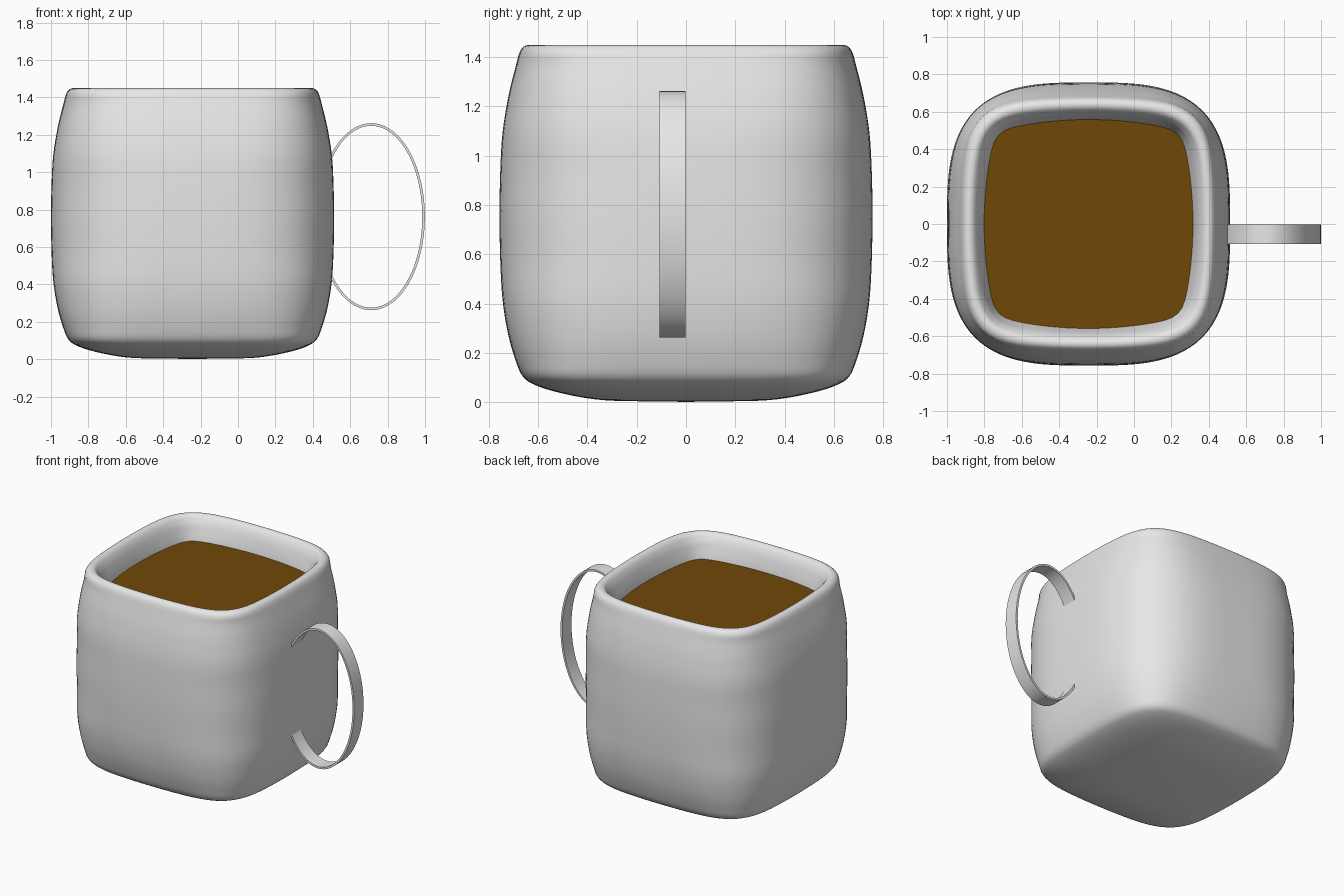
import bpy, bmesh, math

if "Cube" in bpy.data.objects:
    bpy.data.objects.remove(bpy.data.objects["Cube"])

CX = -0.243      # mug centre in x
SEG = 128        # points around each ring


def material(name, rgb):
    m = bpy.data.materials.new(name)
    m.diffuse_color = (*rgb, 1)
    m.use_nodes = True
    m.node_tree.nodes["Principled BSDF"].inputs["Base Color"].default_value = m.diffuse_color
    return m


def ring(a, n, b, z):
    """Rounded-square ring: half width a, squareness n, side bulge b."""
    pts = []
    for i in range(SEG):
        t = 2 * math.pi * i / SEG
        c, s = math.cos(t), math.sin(t)
        r = (abs(c) ** n + abs(s) ** n) ** (-1 / n)
        x, y = r * c, r * s
        pts.append((CX + a * x * (1 - b * y * y), a * y * (1 - b * x * x), z))
    return pts


def smooth_profile(p, steps=4):
    """Catmull-Rom interpolation through the profile rows."""
    out = []
    for i in range(len(p) - 1):
        p0, p1, p2, p3 = p[max(i - 1, 0)], p[i], p[i + 1], p[min(i + 2, len(p) - 1)]
        for k in range(steps):
            t = k / steps
            out.append([0.5 * (2 * q1 + (q2 - q0) * t + (2 * q0 - 5 * q1 + 4 * q2 - q3) * t * t
                               + (3 * q1 - q0 - 3 * q2 + q3) * t ** 3)
                        for q0, q1, q2, q3 in zip(p0, p1, p2, p3)])
    return out + [list(p[-1])]


def finish(name, bm, mat, angle=60):
    bmesh.ops.recalc_face_normals(bm, faces=bm.faces)
    me = bpy.data.meshes.new(name)
    bm.to_mesh(me)
    bm.free()
    ob = bpy.data.objects.new(name, me)
    bpy.context.collection.objects.link(ob)
    me.materials.append(mat)
    bpy.ops.object.select_all(action='DESELECT')
    ob.select_set(True)
    bpy.context.view_layer.objects.active = ob
    bpy.ops.object.shade_smooth_by_angle(angle=math.radians(angle))
    return ob


def bridge(bm, r0, r1):
    for i in range(len(r0)):
        j = (i + 1) % len(r0)
        bm.faces.new((r0[i], r0[j], r1[j], r1[i]))


ceramic = material("white ceramic", (0.8, 0.8, 0.8))
coffee = material("brown coffee", (0.165, 0.064, 0.002))

# Mug body: outside from the base up, over the rim and down the inside
profile = [
    # half width, squareness, bulge, height
    (0.10, 3.5, 0.00, 0.003), (0.30, 3.5, 0.01, 0.006), (0.42, 4.0, 0.03, 0.019),
    (0.54, 5.0, 0.05, 0.045), (0.62, 5.5, 0.06, 0.073), (0.663, 5.5, 0.06, 0.105),
    (0.692, 4.8, 0.055, 0.17), (0.723, 4.0, 0.035, 0.28), (0.745, 3.5, 0.015, 0.42),
    (0.754, 3.2, 0.005, 0.58), (0.757, 3.15, 0.00, 0.76), (0.754, 3.2, 0.005, 0.93),
    (0.745, 3.5, 0.015, 1.09), (0.721, 4.0, 0.035, 1.24), (0.692, 4.8, 0.055, 1.36),
    (0.677, 5.5, 0.06, 1.415), (0.662, 5.8, 0.065, 1.440), (0.642, 6.0, 0.07, 1.449),
    (0.620, 6.5, 0.075, 1.443), (0.600, 7.5, 0.08, 1.420), (0.580, 9.0, 0.09, 1.375),
    (0.558, 14., 0.11, 1.285), (0.560, 12., 0.10, 1.20), (0.600, 5.0, 0.02, 0.76),
    (0.560, 5.0, 0.04, 0.25), (0.300, 4.0, 0.03, 0.13),
]
bm = bmesh.new()
rings = [[bm.verts.new(v) for v in ring(*row)] for row in smooth_profile(profile)]
for r0, r1 in zip(rings, rings[1:]):
    bridge(bm, r0, r1)
base = bm.verts.new((CX, 0, 0.001))
floor = bm.verts.new((CX, 0, 0.12))
for r, centre in ((rings[0], base), (rings[-1], floor)):
    for i in range(SEG):
        bm.faces.new((r[i], r[(i + 1) % SEG], centre))
for v in bm.verts:
    v.co.z = max(v.co.z, 0.0)
finish("mug_body", bm, ceramic, 80)

# Coffee surface, slightly overlapping the inner wall
bm = bmesh.new()
bm.faces.new([bm.verts.new(v) for v in ring(0.56, 14, 0.11, 1.287)])
finish("coffee_surface", bm, coffee)

# Handle: thin flat elliptical band
bm = bmesh.new()
loops = []
for inset, y in ((0, -0.108), (0, -0.003), (0.014, -0.003), (0.014, -0.108)):
    loops.append([bm.verts.new((0.712 + (0.287 - inset) * math.cos(2 * math.pi * i / 96), y,
                                0.762 + (0.5 - inset) * math.sin(2 * math.pi * i / 96)))
                  for i in range(96)])
for k in range(4):
    bridge(bm, loops[k], loops[(k + 1) % 4])
finish("handle", bm, ceramic, 40)
